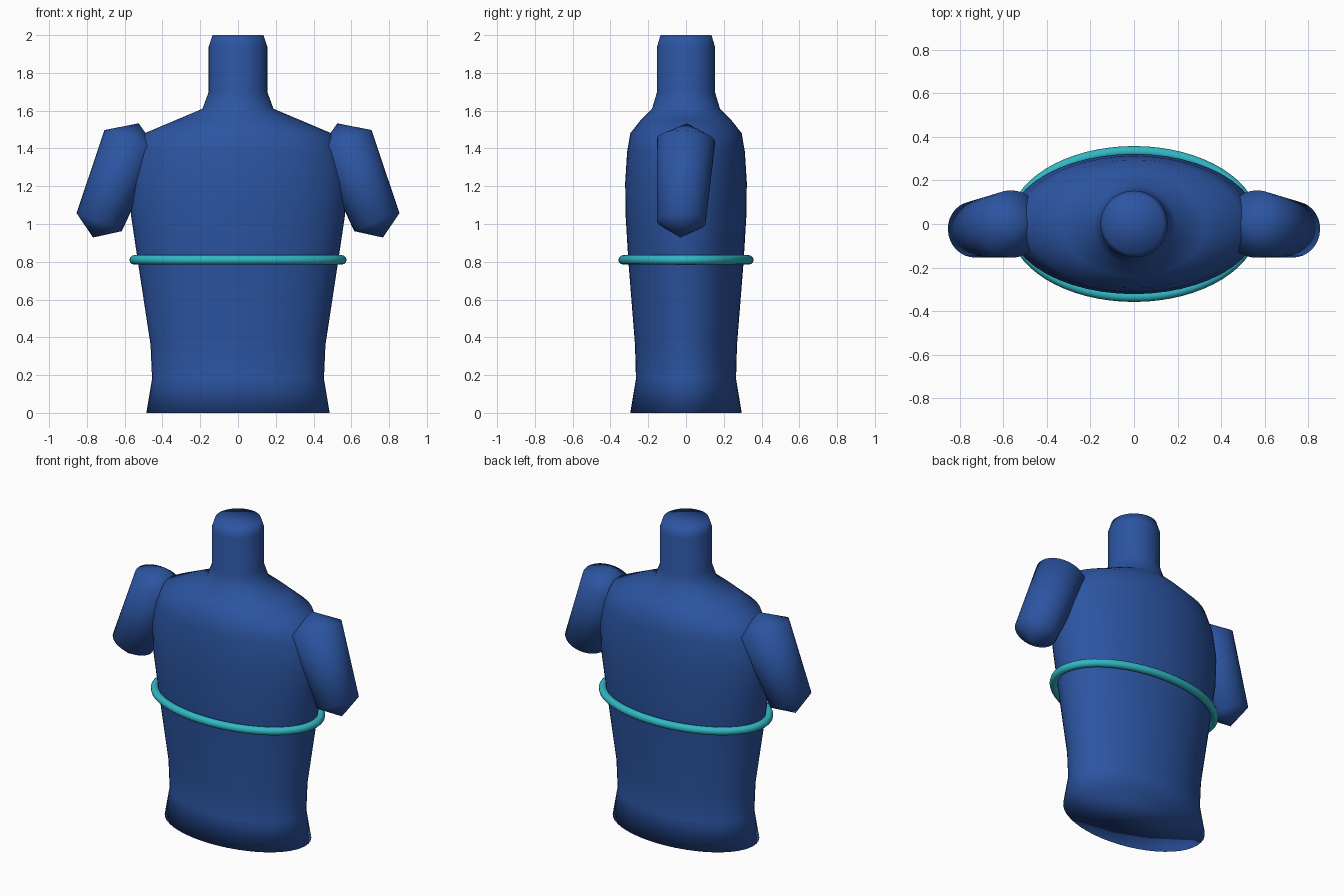
import bpy, bmesh, math
from mathutils import Vector

if "Cube" in bpy.data.objects:
    bpy.data.objects.remove(bpy.data.objects["Cube"])


def material(name, color):
    m = bpy.data.materials.new(name)
    m.diffuse_color = (*color, 1)
    m.use_nodes = True
    m.node_tree.nodes["Principled BSDF"].inputs["Base Color"].default_value = m.diffuse_color
    return m


blue = material("blue", (0.025, 0.09, 0.36))
teal = material("teal", (0.03, 0.48, 0.55))


def loft(name, rings, mat, segs=48, tips=None):
    """Skin between rings of (centre, x half-axis vector, y half-axis vector)."""
    bm = bmesh.new()
    loops = []
    for c, u, v in rings:
        loops.append([bm.verts.new(c + u * math.cos(2 * math.pi * i / segs)
                                   + v * math.sin(2 * math.pi * i / segs))
                      for i in range(segs)])
    for a, b in zip(loops, loops[1:]):
        for i in range(segs):
            j = (i + 1) % segs
            bm.faces.new((a[i], a[j], b[j], b[i]))
    for k, loop in enumerate((loops[0], loops[-1])):
        if tips:
            t = bm.verts.new(tips[k])
            for i in range(segs):
                bm.faces.new((loop[i], loop[(i + 1) % segs], t))
        else:
            bm.faces.new(loop)
    bmesh.ops.recalc_face_normals(bm, faces=bm.faces[:])
    me = bpy.data.meshes.new(name)
    bm.to_mesh(me)
    bm.free()
    me.polygons.foreach_set("use_smooth", [True] * len(me.polygons))
    me.materials.append(mat)
    ob = bpy.data.objects.new(name, me)
    bpy.context.collection.objects.link(ob)
    return ob


# Torso and neck: elliptical sections (z, half width, half depth)
sections = [(0, .485, .295), (.18, .455, .265), (.36, .463, .27),
            (.8, .53, .305), (1.05, .567, .32), (1.22, .573, .322),
            (1.38, .545, .312), (1.48, .495, .295), (1.55, .33, .24),
            (1.61, .188, .18), (1.70, .155, .153), (1.94, .155, .153),
            (2.0, .135, .135)]
loft("torso", [(Vector((0, 0, z)), Vector((w, 0, 0)), Vector((0, d, 0)))
               for z, w, d in sections], blue)

# Upper arm stubs: tapered tubes with shallow pointed ends
for side, name in ((1, "left_arm"), (-1, "right_arm")):
    top = Vector((.563 * side, 0, 1.44))
    low = Vector((.735 * side, -.025, 1.01))
    axis = (low - top).normalized()
    u = axis.cross(Vector((0, 1, 0))).normalized()
    v = axis.cross(u)
    loft(name, [(top, u * .155, v * .155), (low, u * .129, v * .129)], blue,
         segs=32, tips=(top - axis * .1, low + axis * .088))

# Chest band
bpy.ops.mesh.primitive_torus_add(major_segments=64, minor_segments=12,
                                 major_radius=.55, minor_radius=.025,
                                 location=(0, 0, .81))
band = bpy.context.object
band.name = "chest_band"
for p in band.data.vertices:
    x, y, _ = p.co
    a = math.atan2(y, x)
    off = math.hypot(x, y) - .55
    p.co.x = (.55 + off) * math.cos(a)
    p.co.y = (.333 + off) * math.sin(a)
band.data.materials.append(teal)
bpy.ops.object.shade_smooth()
